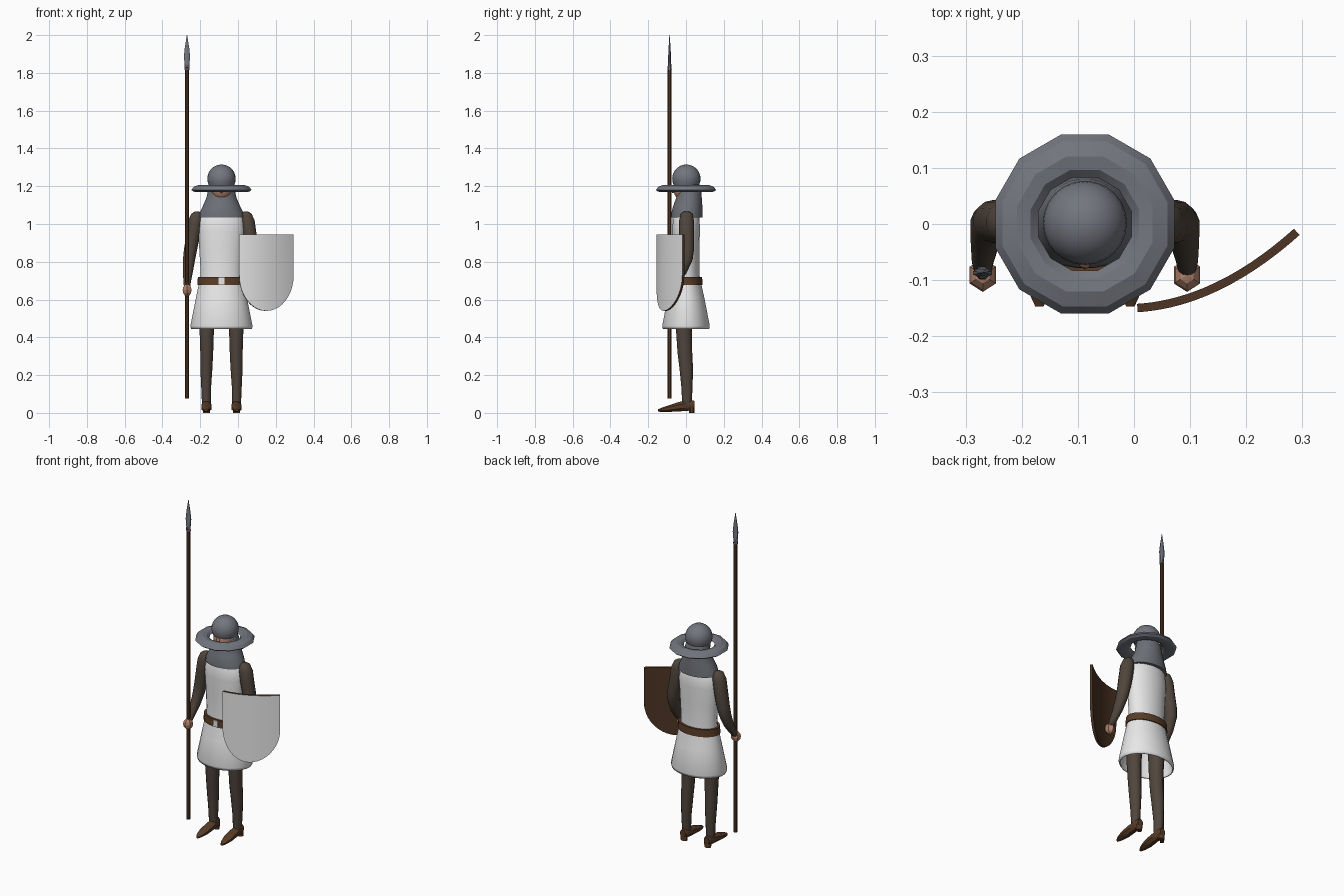
import bpy, bmesh
from math import sin, cos, pi, sqrt, radians

cube = bpy.data.objects.get("Cube")
if cube:
    bpy.data.objects.remove(cube)

CX = -0.0875  # body centre line


def material(name, colour):
    m = bpy.data.materials.new(name)
    m.use_nodes = True
    m.diffuse_color = (*colour, 1)
    m.node_tree.nodes["Principled BSDF"].inputs["Base Color"].default_value = (*colour, 1)
    return m


STEEL = material("steel", (0.17, 0.18, 0.21))
MAIL = material("mail", (0.15, 0.16, 0.18))
CLOTH = material("white_cloth", (0.8, 0.8, 0.8))
WOOL = material("dark_wool", (0.08, 0.06, 0.045))
LEATHER = material("leather", (0.1, 0.045, 0.02))
WOOD = material("wood", (0.075, 0.035, 0.017))
SKIN = material("skin", (0.45, 0.23, 0.15))


def finish(name, bm, mats, smooth=40):
    bmesh.ops.recalc_face_normals(bm, faces=bm.faces)
    mesh = bpy.data.meshes.new(name)
    bm.to_mesh(mesh)
    bm.free()
    for m in mats:
        mesh.materials.append(m)
    ob = bpy.data.objects.new(name, mesh)
    bpy.context.collection.objects.link(ob)
    if smooth:
        bpy.ops.object.select_all(action='DESELECT')
        ob.select_set(True)
        bpy.context.view_layer.objects.active = ob
        bpy.ops.object.shade_smooth_by_angle(angle=radians(smooth))
    return ob


def loft(name, rings, mat, sides=16, along='z', caps=True, closed=False, smooth=40):
    """Skin elliptical rings (x, y, z, half width, half depth)."""
    bm = bmesh.new()
    loops = []
    for x, y, z, a, b in rings:
        loop = []
        for i in range(sides):
            t = 2 * pi * (i + 0.5) / sides
            u, v = a * cos(t), b * sin(t)
            loop.append(bm.verts.new((x + u, y + v, z) if along == 'z' else (x + u, y, z + v)))
        loops.append(loop)
    pairs = list(zip(loops, loops[1:]))
    if closed:
        pairs.append((loops[-1], loops[0]))
    for p, q in pairs:
        for i in range(sides):
            j = (i + 1) % sides
            bm.faces.new((p[i], p[j], q[j], q[i]))
    if caps and not closed:
        bm.faces.new(loops[0])
        bm.faces.new(loops[-1])
    return finish(name, bm, [mat], smooth)


def ball(name, centre, size, mat, segments=24, rings=14, smooth=40, floor=None):
    bm = bmesh.new()
    bmesh.ops.create_uvsphere(bm, u_segments=segments, v_segments=rings, radius=1)
    for v in bm.verts:
        v.co = [c + s * p for c, s, p in zip(centre, size, v.co)]
        if floor is not None:
            v.co.z = max(v.co.z, floor)
    return finish(name, bm, [mat], smooth)


# Head and helmet
ball("head", (CX, -0.012, 1.185), (0.056, 0.055, 0.062), SKIN)
ball("nose", (CX, -0.067, 1.185), (0.012, 0.014, 0.022), SKIN, 8, 6)
ball("helmet_dome", (CX, 0.002, 1.24), (0.075, 0.075, 0.075), STEEL, floor=1.204)
brim = [(0.165, 1.18), (0.152, 1.197), (0.125, 1.207), (0.1, 1.203), (0.086, 1.19),
        (0.1, 1.177), (0.125, 1.169), (0.152, 1.171)]
loft("helmet_brim", [(CX, 0, z, r, r) for r, z in brim], STEEL, 12, closed=True, smooth=25)

# Mail hood, draped from head to shoulders
loft("mail_hood", [(CX, 0.005, 1.035, 0.121, 0.084), (CX, 0.005, 1.06, 0.116, 0.083),
                   (CX, 0.01, 1.1, 0.097, 0.077), (CX, 0.016, 1.14, 0.08, 0.068),
                   (CX, 0.018, 1.18, 0.071, 0.063), (CX, 0.012, 1.215, 0.062, 0.056)], MAIL, 24)

# Tunic: upper body, then an open skirt
loft("tunic_body", [(CX, 0, 0.68, 0.114, 0.076), (CX, 0, 0.76, 0.112, 0.071),
                    (CX, 0, 0.86, 0.118, 0.072), (CX, 0, 0.96, 0.124, 0.074),
                    (CX, 0, 1.03, 0.118, 0.073), (CX, 0, 1.06, 0.09, 0.06)], CLOTH, 24)
skirt = loft("tunic_skirt", [(CX, 0, 0.715, 0.115, 0.076), (CX, 0, 0.68, 0.122, 0.082),
                             (CX, 0, 0.6, 0.138, 0.1), (CX, 0, 0.46, 0.166, 0.127),
                             (CX, 0, 0.443, 0.162, 0.123)], CLOTH, 24, caps=False)
shell = skirt.modifiers.new("cloth_thickness", 'SOLIDIFY')
shell.thickness = 0.006

# Belt and buckle
belt = [(0.677, 0.119, 0.08), (0.677, 0.129, 0.089), (0.72, 0.126, 0.086), (0.72, 0.11, 0.07)]
loft("belt", [(CX, 0, z, a, b) for z, a, b in belt], LEATHER, 24, closed=True)
loft("buckle", [(CX, -0.086, z, 0.022, 0.01) for z in (0.68, 0.717)], CLOTH, 4)

# Limbs, mirrored about the centre line
for s, side in ((-1, "right"), (1, "left")):
    def mirrored(rings):
        return [(CX + s * x, y, z, a, b) for x, y, z, a, b in rings]

    loft(side + "_arm", mirrored([
        (0.13, 0.003, 1.066, 0.012, 0.014), (0.132, 0.003, 1.055, 0.028, 0.03),
        (0.138, 0.003, 1.02, 0.038, 0.039), (0.148, 0.003, 0.95, 0.038, 0.04),
        (0.163, 0.005, 0.87, 0.036, 0.038), (0.172, -0.002, 0.81, 0.033, 0.037),
        (0.178, -0.03, 0.74, 0.026, 0.033), (0.182, -0.062, 0.69, 0.02, 0.026),
        (0.182, -0.082, 0.66, 0.016, 0.018)]), WOOL, 14, smooth=60)
    ball(side + "_hand", (CX + s * 0.182, -0.091, 0.65), (0.027, 0.03, 0.033), SKIN, 6, 6, 0)
    loft(side + "_leg", mirrored([
        (0.078, -0.008, 0.6, 0.046, 0.05), (0.078, -0.011, 0.44, 0.039, 0.042),
        (0.078, -0.006, 0.32, 0.035, 0.039), (0.08, 0.001, 0.24, 0.033, 0.036),
        (0.081, 0.005, 0.14, 0.027, 0.03), (0.08, 0.005, 0.05, 0.024, 0.025)]), WOOL, 14)
    loft(side + "_shoe", mirrored([
        (0.079, 0.044, 0.042, 0.018, 0.024), (0.079, 0.025, 0.04, 0.025, 0.03),
        (0.079, -0.03, 0.034, 0.028, 0.028), (0.08, -0.085, 0.024, 0.028, 0.02),
        (0.081, -0.125, 0.017, 0.019, 0.013), (0.081, -0.147, 0.013, 0.008, 0.007)]),
        LEATHER, 8, along='y')
    loft(side + "_heel", mirrored([(0.079, 0.03, 0, 0.02, 0.016), (0.079, 0.03, 0.03, 0.022, 0.016)]),
         LEATHER, 8)

# Spear
SX, SY = CX - 0.1825, -0.087
loft("spear_shaft", [(SX, SY, z, 0.012, 0.012) for z in (0.075, 1.83)], WOOD, 8)
loft("spear_head", [(SX, SY, z, a, b) for z, a, b in (
    (1.815, 0.013, 0.013), (1.84, 0.013, 0.01), (1.885, 0.018, 0.008),
    (1.93, 0.013, 0.006), (2.0, 0.001, 0.001))], STEEL, 8, smooth=25)

# Curved shield: white front, wooden back and rim
bm = bmesh.new()
COLUMNS = 20
rows = []
for i in range(COLUMNS + 1):
    t = -cos(pi * i / COLUMNS)
    x = 0.148 + 0.142 * t
    y = -0.15 + 0.043 * x + 1.468 * x * x
    slope = 0.043 + 2.936 * x
    n = 0.0075 / sqrt(1 + slope * slope)
    low = 0.73 - 0.19 * sqrt(max(0, 1 - t * t))
    rows.append([bm.verts.new((x + k * slope * n, y - k * n, z))
                 for k, z in ((1, 0.945), (1, low), (-1, low), (-1, 0.945))])
for p, q in zip(rows, rows[1:]):
    for k in range(4):
        j = (k + 1) % 4
        f = bm.faces.new((p[k], p[j], q[j], q[k]))
        f.material_index = 0 if k == 0 else 1
for end in (rows[0], rows[-1]):
    bm.faces.new(end).material_index = 1
finish("shield", bm, [CLOTH, WOOD], 30)
